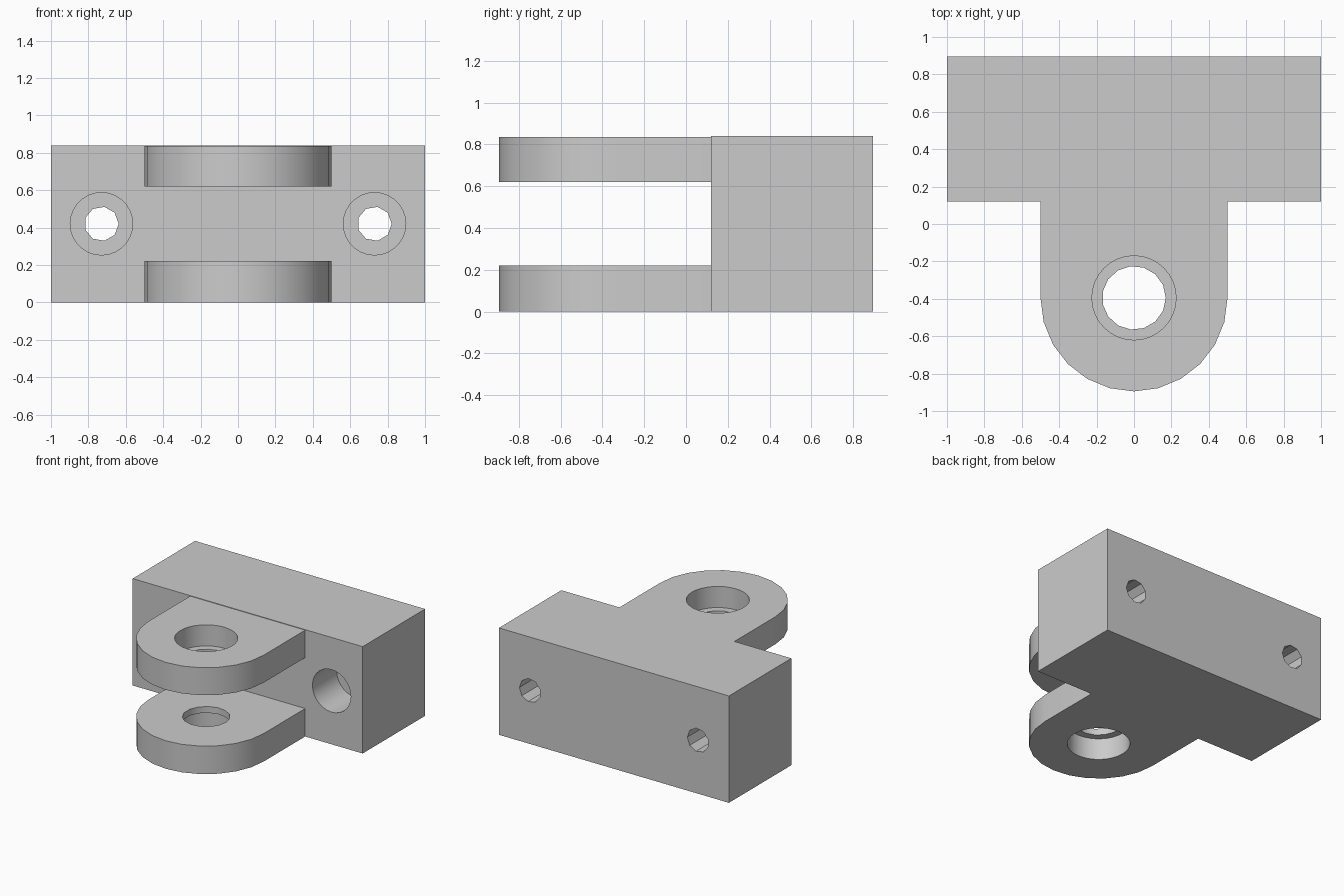
import bpy, math
from mathutils import Matrix, Vector

if "Cube" in bpy.data.objects:
    bpy.data.objects.remove(bpy.data.objects["Cube"], do_unlink=True)

HEIGHT, FRONT, BACK = 0.84, 0.12, 0.895
PIN_Y, LUG_R = -0.395, 0.5

grey = bpy.data.materials.new("plain grey")
grey.use_nodes = True
grey.diffuse_color = (0.6, 0.6, 0.6, 1)
grey.node_tree.nodes["Principled BSDF"].inputs["Base Color"].default_value = (0.6, 0.6, 0.6, 1)


def prism(name, outline, z0, z1):
    """Extrude a counter-clockwise xy outline from z0 to z1."""
    n = len(outline)
    verts = [(x, y, z) for z in (z0, z1) for x, y in outline]
    faces = [tuple(reversed(range(n))), tuple(range(n, 2 * n))]
    faces += [(i, (i + 1) % n, n + (i + 1) % n, n + i) for i in range(n)]
    mesh = bpy.data.meshes.new(name)
    mesh.from_pydata(verts, [], faces)
    mesh.materials.append(grey)
    obj = bpy.data.objects.new(name, mesh)
    bpy.context.collection.objects.link(obj)
    return obj


def circle(r, sides):
    return [(r * math.cos(math.tau * i / sides), r * math.sin(math.tau * i / sides))
            for i in range(sides)]


def combine(target, tool, operation):
    """Apply an exact boolean and discard the tool."""
    mod = target.modifiers.new("cut", 'BOOLEAN')
    mod.operation, mod.solver, mod.object = operation, 'EXACT', tool
    bpy.context.view_layer.objects.active = target
    bpy.ops.object.modifier_apply(modifier=mod.name)
    bpy.data.objects.remove(tool, do_unlink=True)


def bore(target, r, sides, z0, z1, place):
    tool = prism("bore_cutter", circle(r, sides), z0, z1)
    tool.hide_render = True
    tool.data.transform(place)
    combine(target, tool, 'DIFFERENCE')


# Mounting block
block = prism("clevis_bracket", [(-1, FRONT), (1, FRONT), (1, BACK), (-1, BACK)], 0, HEIGHT)

# Two round-ended lugs, the upper one a hair below the block top
arc = [(LUG_R * math.cos(a), PIN_Y + LUG_R * math.sin(a))
       for a in (math.pi + math.pi * i / 12 for i in range(13))]
outline = arc + [(LUG_R, FRONT + 0.1), (-LUG_R, FRONT + 0.1)]
for z0, z1 in ((0, 0.22), (0.62, HEIGHT - 0.004)):
    combine(block, prism("lug", outline, z0, z1), 'UNION')

# Pin hole through both lugs, counterbored from the outside
pin = Matrix.Translation((0, PIN_Y, 0))
bore(block, 0.17, 15, -0.1, 1, pin)
bore(block, 0.225, 32, -0.1, 0.17, pin)
bore(block, 0.225, 32, 0.67, 1, pin)

# Bolt holes through the block, counterbored from the front
for x in (-0.73, 0.73):
    bolt = Matrix.Translation((x, 0, HEIGHT / 2)) @ Matrix.Rotation(math.pi / 2, 4, 'X')
    bore(block, 0.092, 9, -1, 0, bolt)
    bore(block, 0.167, 28, -FRONT - 0.3, 0, bolt)

# Smooth the round walls, keep the edges crisp
bpy.ops.object.select_all(action='DESELECT')
block.select_set(True)
bpy.context.view_layer.objects.active = block
bpy.ops.object.shade_smooth_by_angle(angle=math.radians(30))
